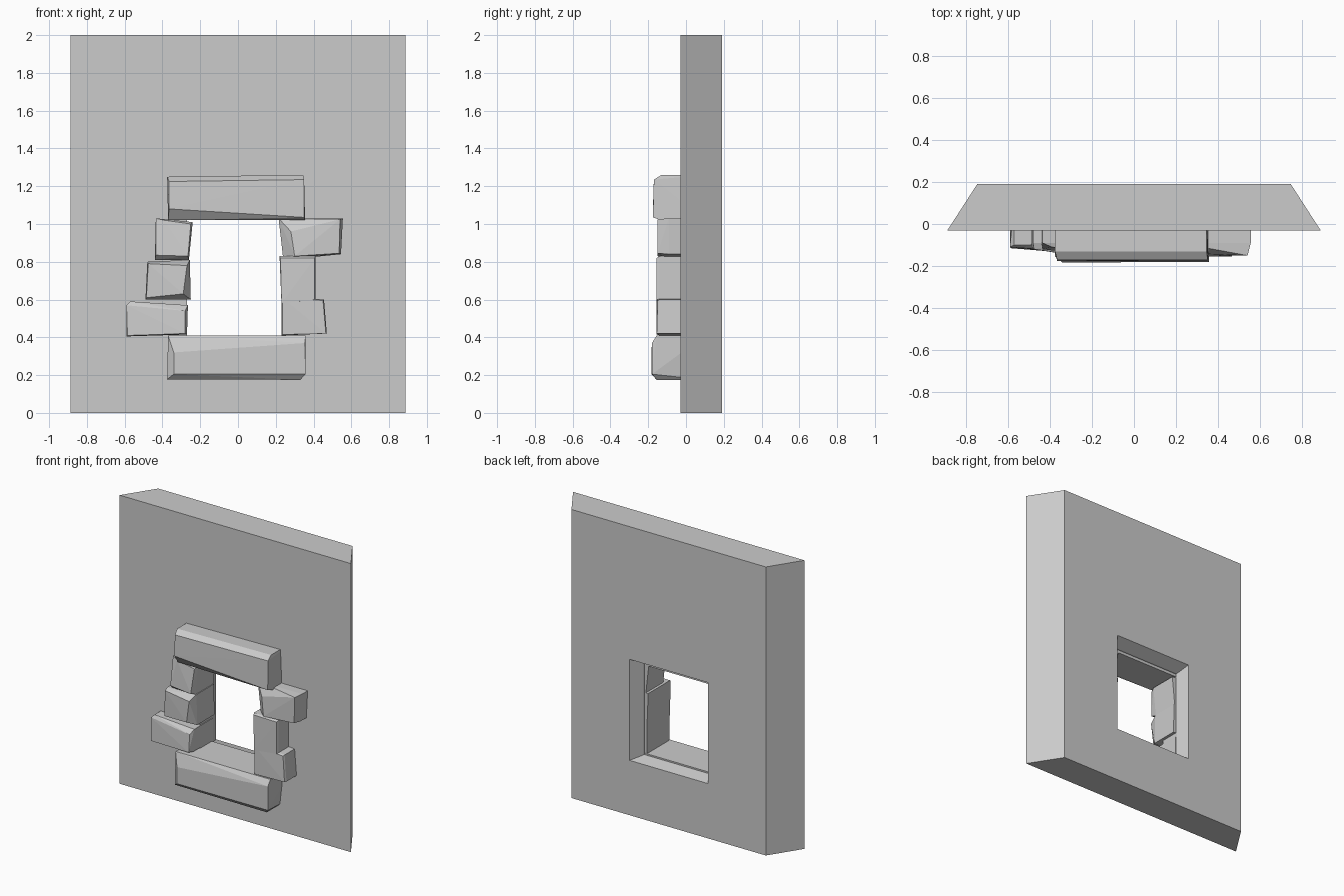
import bpy
import bmesh

default_cube = bpy.data.objects.get("Cube")
if default_cube:
    bpy.data.objects.remove(default_cube, do_unlink=True)

# One plain grey stone material
grey = bpy.data.materials.new("stone grey")
grey.use_nodes = True
colour = (0.6, 0.6, 0.6, 1.0)
grey.diffuse_color = colour
grey.node_tree.nodes["Principled BSDF"].inputs["Base Color"].default_value = colour

STONE_BACK = 0.10


def finish(name, bm):
    """Turn a bmesh into a flat-shaded object."""
    bmesh.ops.recalc_face_normals(bm, faces=bm.faces[:])
    mesh = bpy.data.meshes.new(name)
    bm.to_mesh(mesh)
    bm.free()
    mesh.materials.append(grey)
    obj = bpy.data.objects.new(name, mesh)
    bpy.context.collection.objects.link(obj)
    return obj


def rectangle(left, right, bottom, top):
    return [(left, bottom), (right, bottom), (right, top), (left, top)]


def build_wall():
    """Slab with splayed ends and a window opening that flares at the back."""
    sections = [
        (-0.03, rectangle(-0.887, 0.887, 0, 2)),
        (0.19, rectangle(-0.745, 0.745, 0, 2)),
        (0.19, rectangle(-0.30, 0.30, 0.38, 1.08)),
        (0.11, rectangle(-0.27, 0.25, 0.40, 1.04)),
        (-0.03, rectangle(-0.27, 0.25, 0.40, 1.04)),
    ]
    bm = bmesh.new()
    rings = [[bm.verts.new((x, y, z)) for x, z in outline] for y, outline in sections]
    for ring, following in zip(rings, rings[1:] + rings[:1]):
        for i in range(4):
            j = (i + 1) % 4
            bm.faces.new((ring[i], ring[j], following[j], following[i]))
    finish("wall", bm)


def build_stone(name, outline, shoulder, face, depths):
    """Rough block: the outline runs back into the wall, the smaller face stands forward.
    Corners go lower left, lower right, upper right, upper left."""
    bm = bmesh.new()
    for x, z in outline:
        bm.verts.new((x, STONE_BACK, z))
        bm.verts.new((x, shoulder, z))
    for (x, z), y in zip(face, depths):
        bm.verts.new((x, y, z))
    hull = bmesh.ops.convex_hull(bm, input=bm.verts[:])
    loose = {v for v in hull["geom_interior"] + hull["geom_unused"]
             if isinstance(v, bmesh.types.BMVert)}
    bmesh.ops.delete(bm, geom=list(loose), context="VERTS")
    finish(name, bm)


build_wall()

# Long stones above and below the opening
build_stone("lintel_stone",
            [(-0.37, 1.02), (0.355, 1.02), (0.345, 1.26), (-0.375, 1.25)], -0.13,
            [(-0.365, 1.08), (0.35, 1.035), (0.35, 1.235), (-0.365, 1.225)],
            (-0.175, -0.175, -0.17, -0.17))
build_stone("sill_stone",
            [(-0.375, 0.178), (0.33, 0.175), (0.357, 0.41), (-0.37, 0.41)], -0.155,
            [(-0.34, 0.205), (0.357, 0.205), (0.355, 0.37), (-0.34, 0.32)],
            (-0.183, -0.18, -0.18, -0.183))

# Right-hand column of the picture frame side, x below zero
build_stone("upper_right_stone",
            [(-0.44, 0.81), (-0.26, 0.81), (-0.24, 1.01), (-0.435, 1.03)], -0.09,
            [(-0.435, 0.835), (-0.265, 0.83), (-0.25, 1.0), (-0.39, 1.02)],
            (-0.12, -0.14, -0.12, -0.11))
build_stone("middle_right_stone",
            [(-0.49, 0.60), (-0.25, 0.60), (-0.255, 0.81), (-0.48, 0.80)], -0.09,
            [(-0.485, 0.61), (-0.29, 0.63), (-0.27, 0.78), (-0.475, 0.79)],
            (-0.115, -0.15, -0.15, -0.12))
build_stone("lower_right_stone",
            [(-0.59, 0.405), (-0.27, 0.415), (-0.265, 0.57), (-0.57, 0.59)], -0.10,
            [(-0.585, 0.41), (-0.28, 0.42), (-0.28, 0.54), (-0.59, 0.57)],
            (-0.115, -0.14, -0.13, -0.11))

# Opposite column, x above zero
build_stone("upper_left_stone",
            [(0.24, 0.81), (0.545, 0.84), (0.555, 1.03), (0.215, 1.03)], -0.09,
            [(0.30, 0.83), (0.535, 0.845), (0.54, 1.025), (0.28, 0.96)],
            (-0.15, -0.15, -0.15, -0.14))
build_stone("middle_left_stone",
            [(0.23, 0.58), (0.41, 0.60), (0.41, 0.83), (0.22, 0.83)], -0.14,
            [(0.23, 0.58), (0.405, 0.60), (0.405, 0.82), (0.225, 0.82)],
            (-0.155, -0.155, -0.155, -0.15))
build_stone("lower_left_stone",
            [(0.23, 0.41), (0.47, 0.42), (0.455, 0.60), (0.23, 0.62)], -0.14,
            [(0.235, 0.415), (0.465, 0.42), (0.45, 0.595), (0.235, 0.61)],
            (-0.155, -0.155, -0.15, -0.155))
